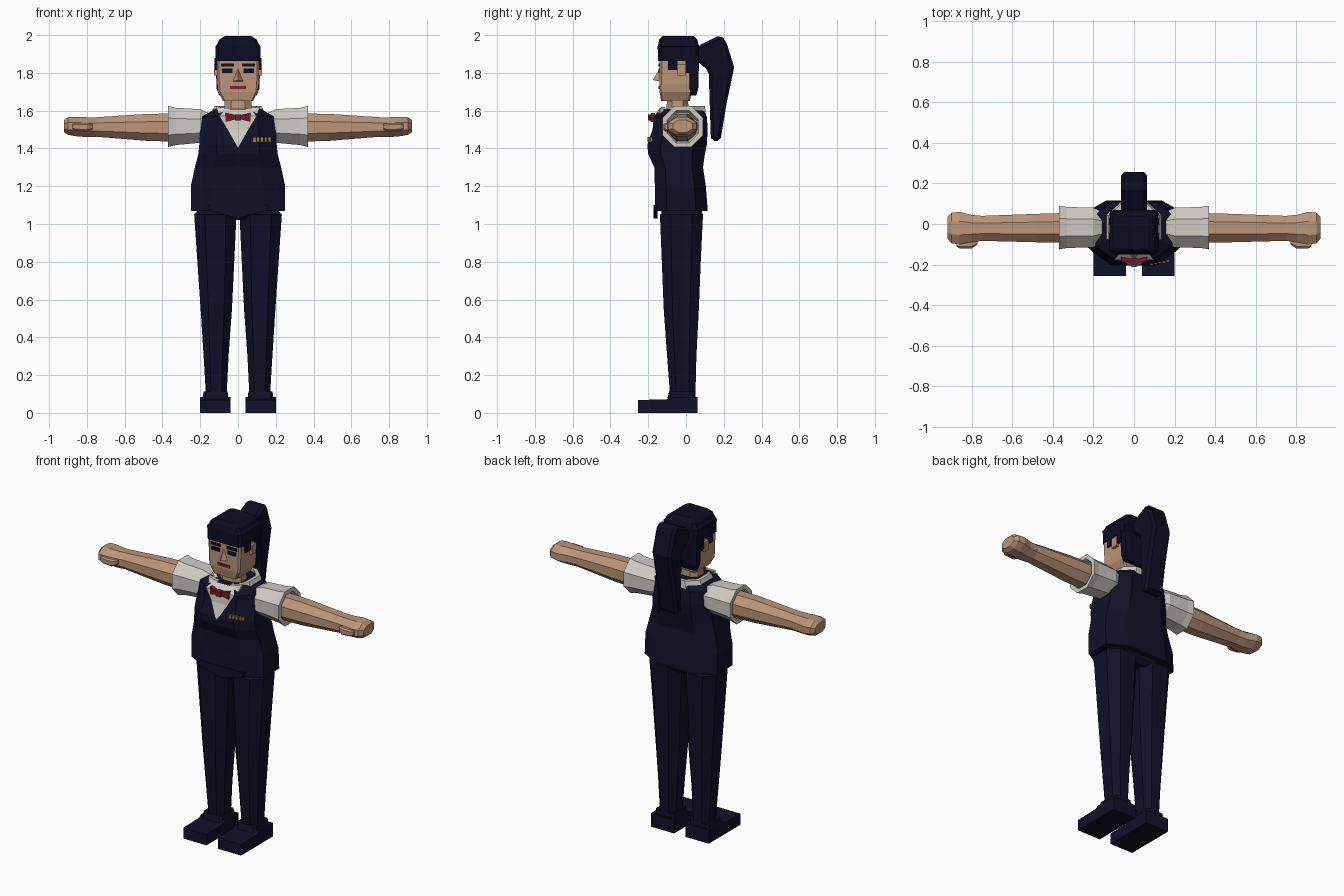
import bpy, bmesh
from mathutils import Vector

old = bpy.data.objects.get("Cube")
if old:
    bpy.data.objects.remove(old, do_unlink=True)


def material(name, rgb):
    mat = bpy.data.materials.new(name)
    mat.use_nodes = True
    color = (*rgb, 1)
    mat.diffuse_color = color
    shader = mat.node_tree.nodes["Principled BSDF"]
    shader.inputs["Base Color"].default_value = color
    shader.inputs["Roughness"].default_value = 0.9
    return mat


navy = material("navy cloth", (.0055, .0055, .022))
hair = material("dark hair", (.004, .004, .017))
skin = material("skin", (.5, .3, .19))
white = material("shirt white", (.62, .6, .55))
red = material("bow tie red", (.2, .008, .025))
lips = material("lip red", (.22, .015, .025))
gold = material("badge gold", (.4, .24, .03))


def finish(name, bm, mat, bevel=0):
    bmesh.ops.recalc_face_normals(bm, faces=bm.faces)
    mesh = bpy.data.meshes.new(name)
    bm.to_mesh(mesh)
    bm.free()
    mesh.materials.append(mat)
    obj = bpy.data.objects.new(name, mesh)
    bpy.context.collection.objects.link(obj)
    if bevel:
        mod = obj.modifiers.new("Bevel", "BEVEL")
        mod.width = bevel
        mod.segments = 1
    return obj


def outline(u0, u1, v0, v1, cut):
    """Rectangle with cut corners, eight points."""
    cu, cv = (u1 - u0) * cut / 2, (v1 - v0) * cut / 2
    return [(u0 + cu, v0), (u1 - cu, v0), (u1, v0 + cv), (u1, v1 - cv),
            (u1 - cu, v1), (u0 + cu, v1), (u0, v1 - cv), (u0, v0 + cv)]


def loft(name, mat, sections, cut=.5, axis="z", side=1, closed=False):
    """Skin cut-corner sections (t, u0, u1, v0, v1) along z or x."""
    bm = bmesh.new()
    rings = []
    for t, *rect in sections:
        ring = []
        for u, v in outline(*rect, cut):
            co = (u * side, v, t) if axis == "z" else (t * side, u, v)
            ring.append(bm.verts.new(co))
        rings.append(ring)
    pairs = list(zip(rings, rings[1:]))
    if closed:
        pairs.append((rings[-1], rings[0]))
    else:
        bm.faces.new(rings[0])
        bm.faces.new(rings[-1])
    for a, b in pairs:
        for i in range(len(a)):
            j = (i + 1) % len(a)
            bm.faces.new((a[i], a[j], b[j], b[i]))
    return finish(name, bm, mat)


def prism(name, mat, points, depth, bevel=0):
    """Extrude a closed 3D outline by a depth vector."""
    bm = bmesh.new()
    face = bm.faces.new([bm.verts.new(p) for p in points])
    new = bmesh.ops.extrude_face_region(bm, geom=[face])["geom"]
    moved = [v for v in new if isinstance(v, bmesh.types.BMVert)]
    bmesh.ops.translate(bm, verts=moved, vec=Vector(depth))
    return finish(name, bm, mat, bevel)


def box(name, mat, x, y, z, side=1):
    points = [(side * x[i], y[0], z[j]) for i, j in ((0, 0), (1, 0), (1, 1), (0, 1))]
    return prism(name, mat, points, (0, y[1] - y[0], 0))


# Torso: waistcoat with a lowered front hem, and the hips under it
loft("waistcoat", navy, [(z, -w, w, front, back) for z, w, front, back in (
    (1.07, .25, -.165, .115), (1.2, .25, -.165, .105), (1.3, .228, -.168, .09),
    (1.37, .21, -.2, .1), (1.42, .205, -.205, .11), (1.5, .2, -.177, .115),
    (1.57, .188, -.17, .11), (1.61, .12, -.13, .09))], .45)
prism("waistcoat_hem", navy, [(-.16, -.172, 1.1), (-.15, -.172, 1.07), (0, -.172, 1.03),
                              (.15, -.172, 1.07), (.16, -.172, 1.1)], (0, .02, 0))
loft("hips", navy, [(1.02, -.1, .1, -.1, .06), (1.045, -.2, .2, -.13, .085),
                    (1.09, -.2, .2, -.13, .085)])

# Shirt front: a V-shaped plate that follows the chest
bm = bmesh.new()
rows = [[bm.verts.new((s * w, y, z)) for s in (-1, 1)] for z, w, y in (
    (1.605, .072, -.143), (1.572, .098, -.177), (1.5, .054, -.184), (1.42, .009, -.212))]
for a, b in zip(rows, rows[1:]):
    bm.faces.new((a[0], a[1], b[1], b[0]))
bm.faces.new((*rows[-1], bm.verts.new((0, -.212, 1.4))))
finish("shirt_front", bm, white)

# Collar, neck and bow tie
collar = loft("collar", white, [
    (1.58, -.145, .145, -.14, .105), (1.625, -.125, .125, -.13, .1),
    (1.625, -.105, .105, -.115, .08), (1.58, -.11, .11, -.115, .08)], .5, closed=True)
for v in collar.data.vertices:
    if v.co.y < -.1:
        v.co.z -= .025
loft("neck", skin, [(1.56, -.075, .075, -.105, .015), (1.68, -.07, .07, -.1, .01)])
box("bow_knot", red, (-.017, .017), (-.2, -.165), (1.548, 1.58))
for s, label in ((1, "left"), (-1, "right")):
    prism(label + "_collar_flap", white, [
        (s * .03, -.165, 1.575), (s * .1, -.15, 1.575),
        (s * .115, -.13, 1.62), (s * .045, -.14, 1.612)], (0, .02, 0))
    prism(label + "_bow_wing", red, [
        (s * .01, -.192, 1.555), (s * .065, -.185, 1.54),
        (s * .065, -.185, 1.588), (s * .01, -.192, 1.575)], (0, .022, 0))

# Chest badge: a row of small plain bars
for i in range(5):
    x = .08 + i * .02
    y = -.203 + i * .004
    box("badge_bar", gold, (x, x + .014), (y, y + .009), (1.435, 1.46))

# Limbs, one set per side
for s, label in ((1, "left"), (-1, "right")):
    loft(label + "_trouser_leg", navy, [
        (.1, .06, .17, -.085, .05), (.3, .05, .182, -.1, .055),
        (.55, .032, .198, -.118, .068), (.8, .02, .215, -.128, .078),
        (1.05, .008, .232, -.138, .09), (1.075, .04, .21, -.11, .07)], .5, side=s)
    loft(label + "_shoe_cuff", navy, [(.07, .05, .19, -.1, .052),
                                      (.112, .055, .182, -.09, .05)], .2, side=s)
    prism(label + "_shoe", navy, [
        (s * .04, -.255, 0), (s * .04, -.255, .068), (s * .04, -.1, .072),
        (s * .04, -.08, .085), (s * .04, .06, .085), (s * .04, .06, 0)], (s * .16, 0, 0))
    loft(label + "_sleeve", white, [
        (.13, -.08, .05, 1.46, 1.575), (.2, -.115, .08, 1.43, 1.608),
        (.33, -.118, .084, 1.418, 1.615), (.37, -.125, .09, 1.408, 1.625),
        (.37, -.1, .066, 1.43, 1.6), (.34, -.09, .055, 1.44, 1.59)], .58, "x", s)
    loft(label + "_arm", skin, [
        (.3, -.09, .055, 1.435, 1.585), (.48, -.09, .05, 1.44, 1.583),
        (.75, -.083, .04, 1.462, 1.565), (.8, -.09, .045, 1.46, 1.565),
        (.86, -.1, .06, 1.465, 1.567), (.9, -.095, .055, 1.472, 1.565),
        (.92, -.07, .035, 1.485, 1.55)], .58, "x", s)
    loft(label + "_thumb", skin, [
        (.77, -.1, -.07, 1.5, 1.53), (.8, -.12, -.07, 1.49, 1.535),
        (.86, -.12, -.08, 1.495, 1.535), (.875, -.11, -.085, 1.5, 1.53)], .4, "x", s)

# Head and nose
loft("head", skin, [
    (1.65, -.078, .078, -.132, .02), (1.7, -.105, .105, -.14, .03),
    (1.74, -.11, .11, -.14, .04), (1.92, -.113, .113, -.14, .04)], .1)
bm = bmesh.new()
base = [bm.verts.new(p) for p in ((-.028, -.138, 1.755), (.028, -.138, 1.755), (0, -.138, 1.825))]
tip = bm.verts.new((0, -.176, 1.762))
bm.faces.new(base)
for i in range(3):
    bm.faces.new((base[i], base[(i + 1) % 3], tip))
finish("nose", bm, skin)

# Painted face details as thin plates
box("mouth", lips, (-.042, .042), (-.145, -.138), (1.714, 1.731))
for s, label in ((1, "left"), (-1, "right")):
    box(label + "_eye", hair, (.028, .085), (-.145, -.138), (1.8, 1.823), s)
    box(label + "_eyebrow", hair, (.022, .09), (-.146, -.138), (1.833, 1.85), s)
    box(label + "_ear", skin, (.1, .128), (-.045, -.003), (1.785, 1.845), s)
    box(label + "_temple_hair", hair, (.1, .122), (-.095, -.045), (1.815, 1.88), s)
    box(label + "_side_hair", hair, (.1, .124), (-.003, .03), (1.8, 1.88), s)

# Hair cap, back hair and ponytail
loft("hair_cap", hair, [(z, -w, w, front, back) for z, w, front, back in (
    (1.862, .12, -.148, .07), (1.94, .12, -.15, .07), (1.955, .108, -.146, .065),
    (1.975, .1, -.142, .06), (1.995, .07, -.125, .04))], .15)
loft("back_hair", hair, [(1.68, -.1, .1, .02, .055), (1.72, -.114, .114, .015, .065),
                         (1.9, -.118, .118, .015, .07)], .2)
prism("ponytail", hair, [(-.065, y, z) for y, z in (
    (.05, 1.93), (.08, 1.95), (.18, 2.0), (.21, 1.975), (.255, 1.83), (.215, 1.64),
    (.182, 1.44), (.132, 1.44), (.12, 1.81), (.05, 1.87))], (.13, 0, 0), .016)
